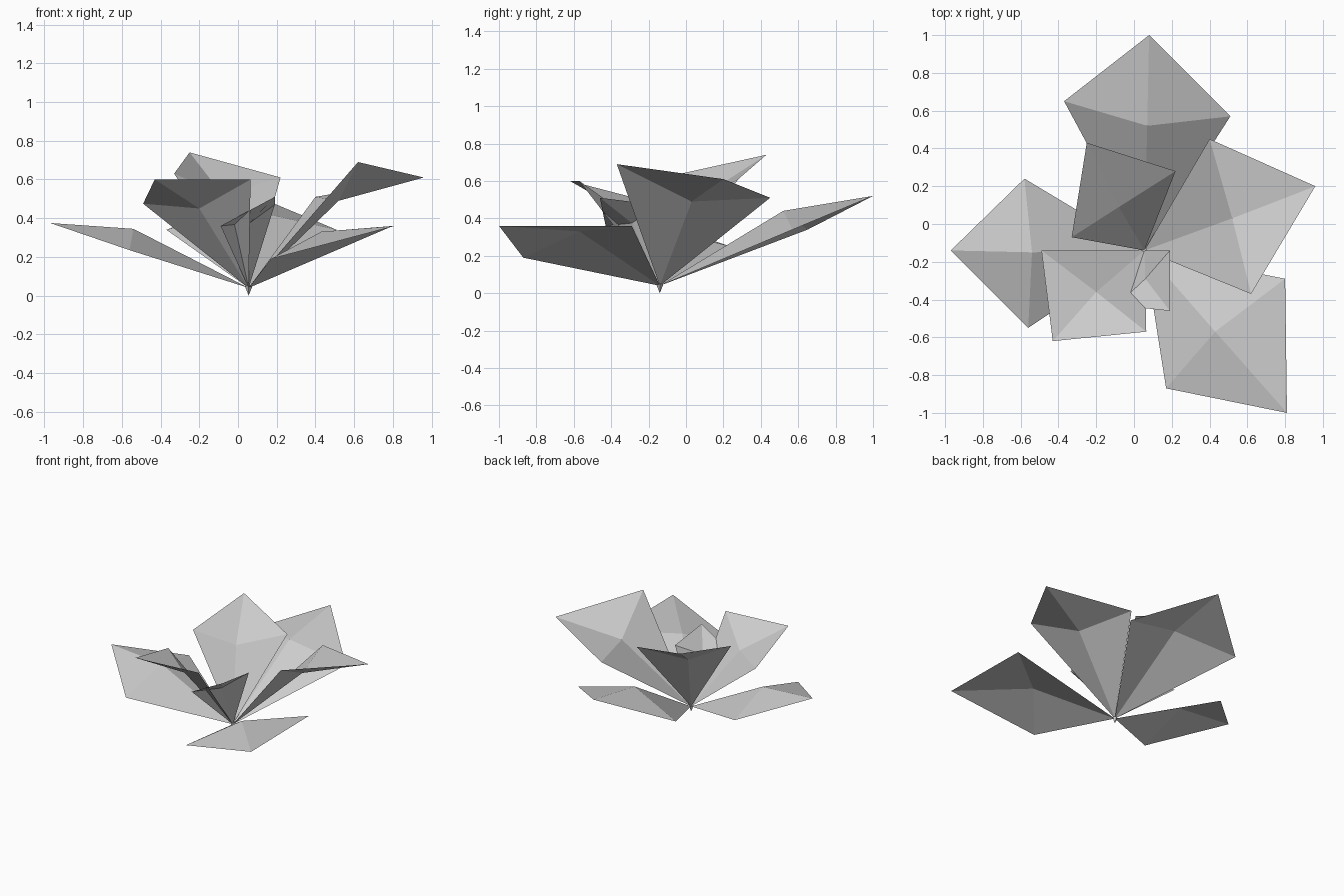
import bpy
import bmesh
from mathutils import Vector

cube = bpy.data.objects.get("Cube")
if cube:
    bpy.data.objects.remove(cube, do_unlink=True)

# One plain colour for the whole plant
grey = bpy.data.materials.new("light_grey")
grey.use_nodes = True
tone = (0.6, 0.6, 0.6, 1)
grey.diffuse_color = tone
grey.node_tree.nodes["Principled BSDF"].inputs["Base Color"].default_value = tone

CENTRE = Vector((0.055, -0.14, 0.04))


def finish(bm, name):
    """Turn a bmesh into a named flat-shaded object."""
    mesh = bpy.data.meshes.new(name)
    bm.to_mesh(mesh)
    bm.free()
    mesh.materials.append(grey)
    obj = bpy.data.objects.new(name, mesh)
    bpy.context.collection.objects.link(obj)
    return obj


def leaf(name, side_a, tip, side_b, middle):
    """Four-cornered leaf folded into triangles around its middle point."""
    bm = bmesh.new()
    rim = [bm.verts.new(p) for p in (CENTRE, side_a, tip, side_b)]
    hub = bm.verts.new(middle)
    for i, corner in enumerate(rim):
        face = bm.faces.new((corner, rim[(i + 1) % len(rim)], hub))
        face.normal_update()
        # Upper side of the leaf faces the sky
        if face.normal.z < 0:
            face.normal_flip()
    return finish(bm, name)


# Low outer leaves, raised along the middle
leaf("back_leaf", (-0.37, 0.65, 0.34), (0.08, 1.0, 0.52),
     (0.51, 0.57, 0.34), (0.07, 0.52, 0.44))
leaf("right_low_leaf", (-0.58, 0.24, 0.25), (-0.97, -0.14, 0.375),
     (-0.56, -0.55, 0.235), (-0.54, -0.15, 0.345))
leaf("front_low_leaf", (0.17, -0.87, 0.19), (0.81, -1.0, 0.36),
     (0.8, -0.29, 0.36), (0.43, -0.57, 0.33))

# Tall inner leaves, cupped in the middle
leaf("left_tall_leaf", (0.4, 0.45, 0.51), (0.96, 0.2, 0.61),
     (0.62, -0.37, 0.69), (0.52, 0.03, 0.49))
leaf("front_tall_leaf", (-0.49, -0.14, 0.475), (-0.43, -0.62, 0.6),
     (0.065, -0.57, 0.6), (-0.2, -0.36, 0.45))
leaf("back_tall_leaf", (-0.33, -0.07, 0.63), (-0.25, 0.43, 0.74),
     (0.22, 0.28, 0.61), (-0.08, 0.09, 0.52))
leaf("small_centre_leaf", (-0.09, -0.43, 0.36), (0.19, -0.46, 0.51),
     (0.19, -0.14, 0.47), (0.06, -0.29, 0.375))

# Tiny pointed root where all leaves meet
bm = bmesh.new()
bmesh.ops.create_cone(bm, cap_ends=True, segments=4,
                      radius1=0, radius2=0.02, depth=0.05)
bmesh.ops.remove_doubles(bm, verts=bm.verts, dist=0.001)
bmesh.ops.translate(bm, verts=bm.verts, vec=(CENTRE.x, CENTRE.y, 0.025))
finish(bm, "root")
